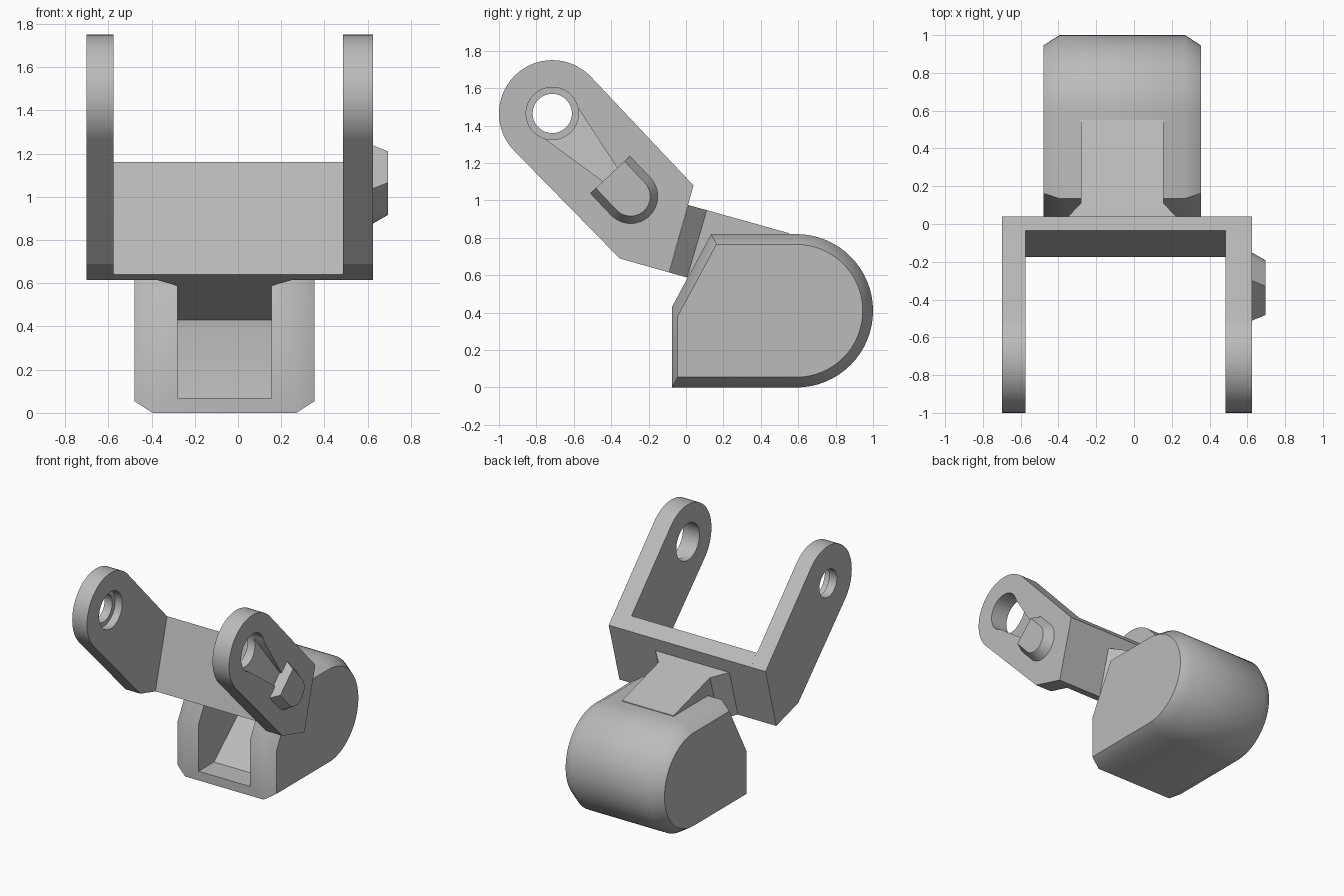
import bpy, bmesh, math
from mathutils import Vector

cube = bpy.data.objects.get("Cube")
if cube:
    bpy.data.objects.remove(cube, do_unlink=True)

grey = bpy.data.materials.new("plain grey")
grey.use_nodes = True
colour = (0.5, 0.5, 0.5, 1)
grey.diffuse_color = colour
grey.node_tree.nodes["Principled BSDF"].inputs["Base Color"].default_value = colour


def loft(name, rings):
    """Closed solid through rings of equal point count."""
    bm = bmesh.new()
    loops = [[bm.verts.new(p) for p in ring] for ring in rings]
    n = len(loops[0])
    for a, b in zip(loops, loops[1:]):
        for i in range(n):
            j = (i + 1) % n
            bm.faces.new((a[i], a[j], b[j], b[i]))
    bm.faces.new(loops[0])
    bm.faces.new(loops[-1])
    bmesh.ops.recalc_face_normals(bm, faces=bm.faces)
    mesh = bpy.data.meshes.new(name)
    bm.to_mesh(mesh)
    bm.free()
    mesh.materials.append(grey)
    obj = bpy.data.objects.new(name, mesh)
    bpy.context.collection.objects.link(obj)
    return obj


def at(x, profile):
    return [(x, y, z) for y, z in profile]


def prism(name, profile, x0, x1):
    return loft(name, [at(x0, profile), at(x1, profile)])


def arc(centre, r, start, end, steps=32):
    angles = [math.radians(start + (end - start) * i / steps) for i in range(steps + 1)]
    return [(centre[0] + r * math.cos(a), centre[1] + r * math.sin(a)) for a in angles]


def circle(centre, r):
    return arc(centre, r, 0, 360, 48)[:-1]


def activate(obj):
    bpy.ops.object.select_all(action="DESELECT")
    obj.select_set(True)
    bpy.context.view_layer.objects.active = obj


def cut(obj, cutter):
    cutter.hide_render = True
    mod = obj.modifiers.new("cut", "BOOLEAN")
    mod.operation = "DIFFERENCE"
    mod.solver = "EXACT"
    mod.object = cutter
    activate(obj)
    bpy.ops.object.modifier_apply(modifier=mod.name)
    bpy.data.objects.remove(cutter, do_unlink=True)


# Rounded body with chamfered sides
def body_profile(inset, front, shoulder):
    c = (0.59, 0.41)
    return [(front, 0.41 + shoulder), (front, inset)] + \
        arc(c, 0.41 - inset, -90, 90) + [(0.135 + inset / 2, 0.82 - inset)]


outer = body_profile(0, -0.075, 0.02)
inner = body_profile(0.055, -0.045, -0.03)
body = loft("body", [at(-0.48, inner), at(-0.395, outer), at(0.27, outer), at(0.355, inner)])

# Open pocket with a ramped floor below the neck
pocket = [(-0.2, 0.07), (0.11, 0.07), (0.48, 0.39), (0.57, 0.43), (0.56, 0.47), (-0.2, 0.69)]
cut(body, prism("pocket_cutter", pocket, -0.28, 0.155))


# Neck flaring into the crossbar
def neck_ring(x0, x1, bottom, top):
    return [(x0, *bottom), (x1, *bottom), (x1, *top), (x0, *top)]


neck = loft("neck", [
    neck_ring(-0.375, 0.25, (-0.09, 0.615), (0.012, 0.975)),
    neck_ring(-0.28, 0.155, (0.006, 0.588), (0.111, 0.948)),
    neck_ring(-0.28, 0.155, (0.57, 0.43), (0.55, 0.825))])

# Slanted crossbar between the arms
bar = [(0.04, 1.08), (-0.09, 0.615), (-0.175, 0.64), (-0.035, 1.16)]
crossbar = prism("crossbar", bar, -0.575, 0.485)

# Fork arms with rounded tips
pivot = (-0.715, 1.465)
arm = arc(pivot, 0.285, 45, 225) + [(-0.355, 0.69), (-0.09, 0.615), (0.04, 1.08)]
left_arm = prism("left_arm", arm, 0.485, 0.625)
right_arm = prism("right_arm", arm, -0.70, -0.575)

# Pivot holes, the right one counterbored on its inner side
cut(left_arm, prism("hole_cutter", circle(pivot, 0.14), 0.4, 0.7))
cut(right_arm, prism("hole_cutter", circle(pivot, 0.105), -0.8, -0.5))
cut(right_arm, prism("counterbore_cutter", circle(pivot, 0.14), -0.635, -0.5))

# Directions along and across the arm
along = Vector((0.687, -0.727))
across = Vector((0.727, 0.687))


def on_arm(x, a, c):
    p = Vector(pivot) + along * a + across * c
    return (x, p.x, p.y)


# Tapering ramped groove from the hole to the stop
cut(left_arm, loft("groove_cutter", [
    [on_arm(x, a, s * w) for x, s in ((floor, -1), (floor, 1), (0.7, 1), (0.7, -1))]
    for a, w, floor in ((0.02, 0.13, 0.53), (0.45, 0.052, 0.61))]))


# U-shaped stop with tapered sides
def stop_ring(x, r):
    turn = [math.radians(-90 + 180 * i / 24) for i in range(25)]
    pts = [on_arm(x, 0.61 + r * math.cos(t), r * math.sin(t)) for t in turn]
    return [on_arm(x, 0.45, -r)] + pts + [on_arm(x, 0.45, r)]


stop = loft("stop", [stop_ring(0.61, 0.145), stop_ring(0.625, 0.145), stop_ring(0.695, 0.105)])

for obj in (body, neck, crossbar, left_arm, right_arm, stop):
    activate(obj)
    bpy.ops.object.shade_smooth_by_angle(angle=math.radians(35 if obj is body else 25))
